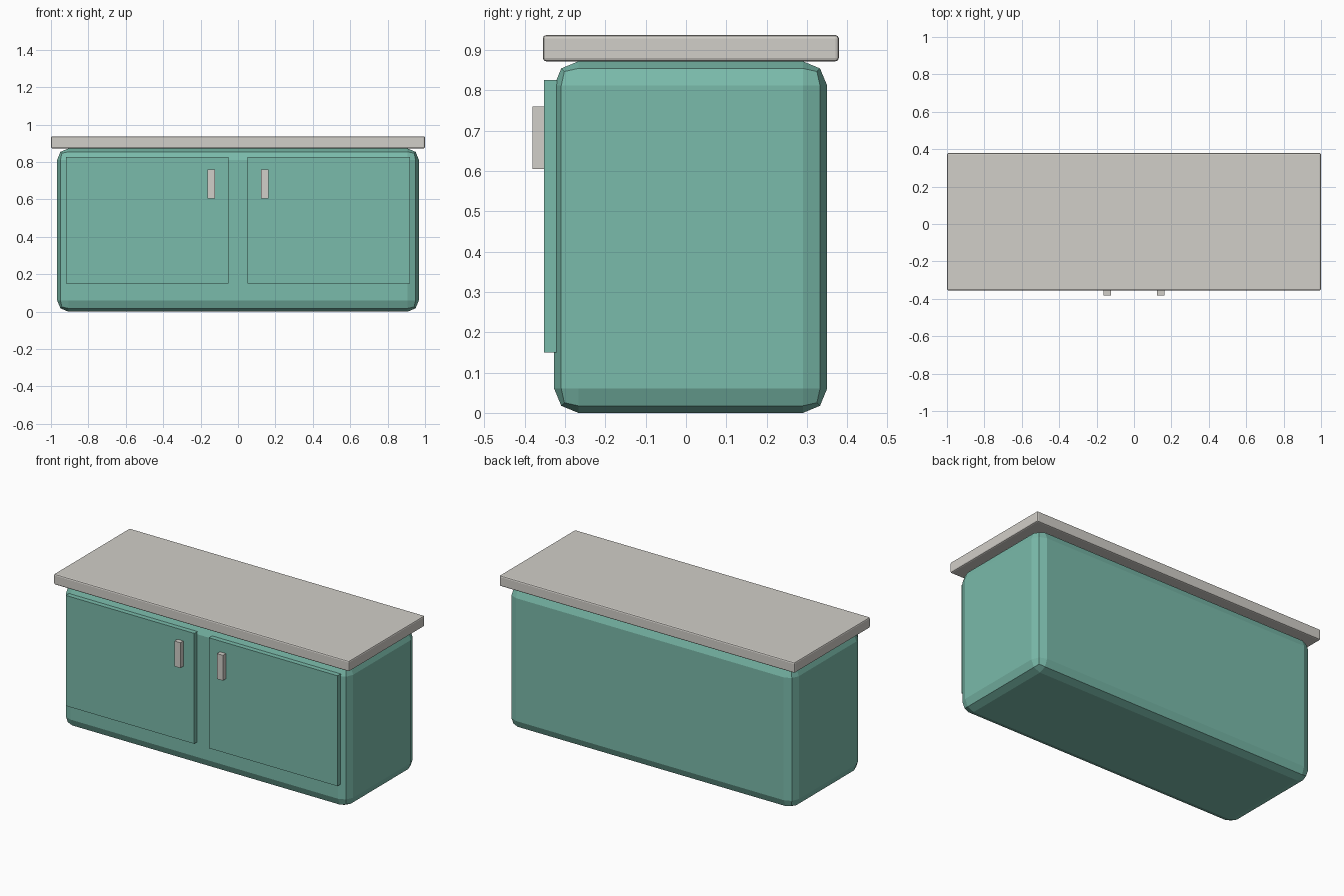
import bpy
import bmesh
from mathutils import Vector

cube = bpy.data.objects.get("Cube")
if cube:
    bpy.data.objects.remove(cube, do_unlink=True)


def make_material(name, rgb):
    mat = bpy.data.materials.new(name)
    mat.use_nodes = True
    color = (*rgb, 1.0)
    mat.diffuse_color = color
    mat.node_tree.nodes["Principled BSDF"].inputs["Base Color"].default_value = color
    return mat


def make_box(name, low, high, mat, bevel=0.0, segments=2):
    """Flat-shaded box between two corners, with optional rounded edges."""
    low, high = Vector(low), Vector(high)
    centre, size = (low + high) / 2, high - low
    bm = bmesh.new()
    bmesh.ops.create_cube(bm, size=1.0)
    bmesh.ops.scale(bm, vec=size, verts=bm.verts)
    mesh = bpy.data.meshes.new(name)
    bm.to_mesh(mesh)
    bm.free()
    mesh.materials.append(mat)
    obj = bpy.data.objects.new(name, mesh)
    obj.location = centre
    bpy.context.collection.objects.link(obj)
    if bevel:
        mod = obj.modifiers.new("Rounded edges", 'BEVEL')
        mod.width = bevel
        mod.segments = segments
    return obj


teal = make_material("teal paint", (0.195, 0.495, 0.405))
stone = make_material("pale grey stone", (0.64, 0.62, 0.58))

# Cabinet body and worktop
make_box("cabinet_body", (-0.967, -0.327, 0.0), (0.967, 0.35, 0.872), teal, 0.06)
make_box("worktop", (-1.0, -0.355, 0.872), (1.0, 0.379, 0.937), stone, 0.008)

# Paired doors with upright handles near the middle
for side, sign in (("left", 1), ("right", -1)):
    def mirrored(name, x0, x1, y0, y1, z0, z1, mat):
        xs = sorted((sign * x0, sign * x1))
        make_box(f"{side}_{name}", (xs[0], y0, z0), (xs[1], y1, z1), mat)

    mirrored("door", 0.05, 0.92, -0.352, -0.32, 0.15, 0.826, teal)
    mirrored("handle", 0.124, 0.164, -0.381, -0.352, 0.605, 0.76, stone)
